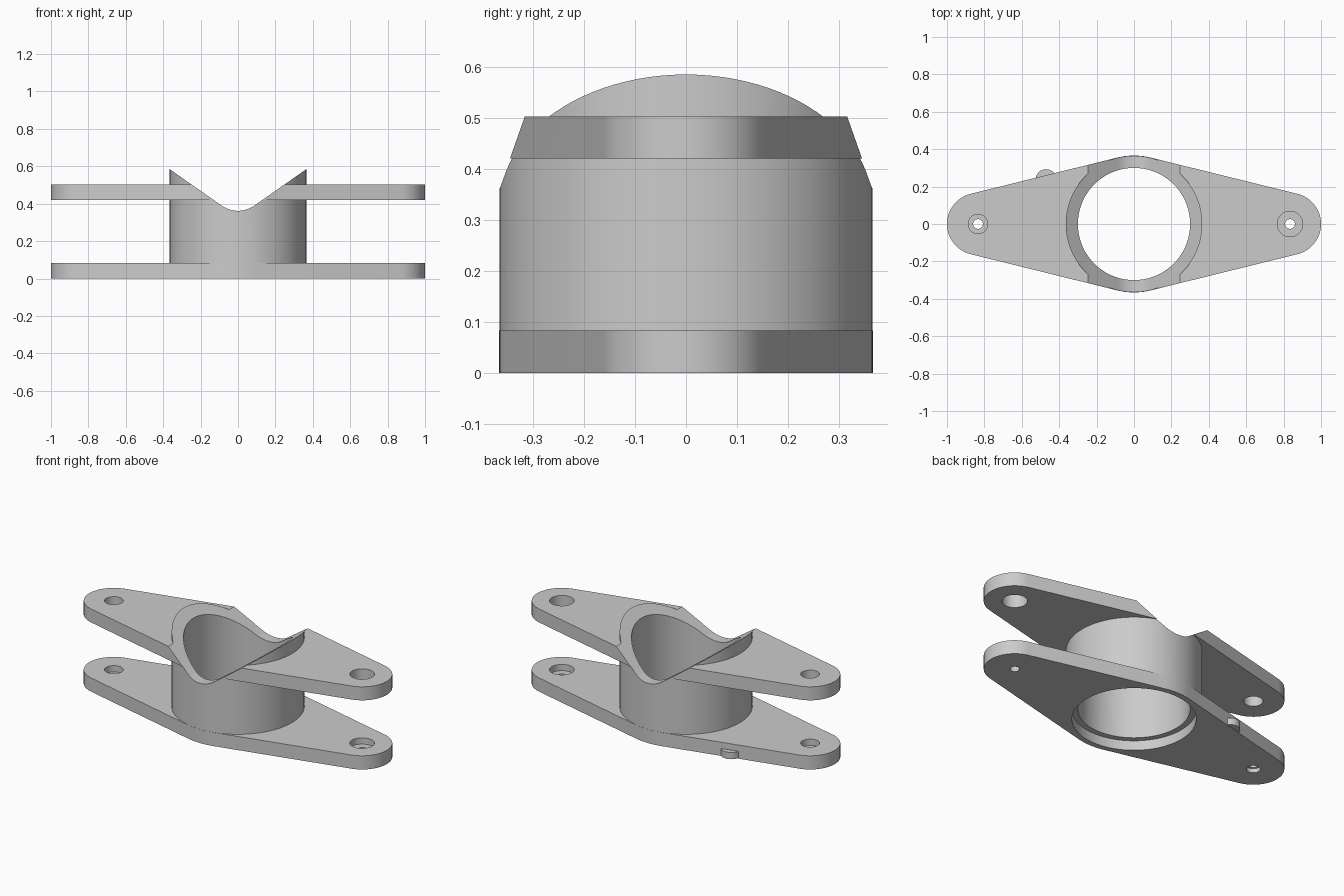
import bpy, bmesh, math
from mathutils import Vector

if "Cube" in bpy.data.objects:
    bpy.data.objects.remove(bpy.data.objects["Cube"])

R_OUT, R_BORE = 0.365, 0.30      # barrel radii
X_END, R_END = 0.834, 0.166      # rounded flange ends
SEG = 96

metal = bpy.data.materials.new("light grey metal")
metal.diffuse_color = (0.6, 0.6, 0.6, 1)
metal.use_nodes = True
metal.node_tree.nodes["Principled BSDF"].inputs["Base Color"].default_value = metal.diffuse_color


def prism(name, pts, offset):
    """Extrude a closed outline of 3D points along an offset."""
    bm = bmesh.new()
    face = bm.faces.new([bm.verts.new(p) for p in pts])
    ext = bmesh.ops.extrude_face_region(bm, geom=[face])
    verts = [g for g in ext["geom"] if isinstance(g, bmesh.types.BMVert)]
    bmesh.ops.translate(bm, verts=verts, vec=Vector(offset))
    bmesh.ops.recalc_face_normals(bm, faces=bm.faces[:])
    mesh = bpy.data.meshes.new(name)
    bm.to_mesh(mesh)
    bm.free()
    mesh.materials.append(metal)
    obj = bpy.data.objects.new(name, mesh)
    bpy.context.collection.objects.link(obj)
    return obj


def arc(cx, cy, r, a0, a1, n):
    return [(cx + r * math.cos(a0 + (a1 - a0) * i / n),
             cy + r * math.sin(a0 + (a1 - a0) * i / n)) for i in range(n + 1)]


def cylinder(name, x, y, r, z0, z1, n=SEG):
    pts = arc(x, y, r, 0, 2 * math.pi, n)[:-1]
    return prism(name, [(px, py, z0) for px, py in pts], (0, 0, z1 - z0))


def boolean(target, tool, operation):
    mod = target.modifiers.new("shape", "BOOLEAN")
    mod.operation, mod.solver, mod.object = operation, "EXACT", tool
    bpy.context.view_layer.objects.active = target
    bpy.ops.object.modifier_apply(modifier=mod.name)
    bpy.data.objects.remove(tool)


def flange(name, z0, z1):
    """Diamond plate: straight sides tangent to a centre arc and two end arcs."""
    rc = R_OUT + 0.001
    t = math.asin((rc - R_END) / X_END)
    q = math.pi / 2
    pts = (arc(X_END, 0, R_END, -q + t, q - t, 28) + arc(0, 0, rc, q - t, q + t, 10)
           + arc(-X_END, 0, R_END, q + t, 3 * q - t, 28) + arc(0, 0, rc, 3 * q - t, 3 * q + t, 10))
    # drop the doubled tangent points only where they coincide
    clean = [p for i, p in enumerate(pts)
             if (Vector(p) - Vector(pts[i - 1])).length > 1e-5]
    return prism(name, [(x, y, z0) for x, y in clean], (0, 0, z1 - z0))


# Barrel joined with both flanges and the small edge nub
body = cylinder("flanged_saddle_body", 0, 0, R_OUT, 0.01, 0.62)
boolean(body, flange("lower_flange", 0, 0.083), "UNION")
boolean(body, flange("upper_flange", 0.42, 0.502), "UNION")
boolean(body, cylinder("edge_nub", -0.47, 0.236, 0.057, 0.004, 0.045, 32), "UNION")

# V saddle with a rounded valley, cut across the top
slope = math.radians(35)
rv, z_valley = 0.15, 0.362
valley = arc(0, z_valley + rv, rv, -math.pi / 2 - slope, -math.pi / 2 + slope, 20)
x_t, z_t = valley[-1]
z_far = z_t + (0.6 - x_t) * math.tan(slope)
outline = [(-0.6, z_far)] + valley + [(0.6, z_far), (0.6, 1.0), (-0.6, 1.0)]
boolean(body, prism("saddle_cutter", [(x, -0.6, z) for x, z in outline], (0, 1.2, 0)),
        "DIFFERENCE")

# Main bore and its wider recess underneath
boolean(body, cylinder("bore_cutter", 0, 0, R_BORE, -0.1, 0.8), "DIFFERENCE")
boolean(body, cylinder("recess_cutter", 0, 0, 0.333, -0.1, 0.058), "DIFFERENCE")

# Bolt holes: wide through the upper flange, counterbored in the lower one
for x, r in ((-X_END, 0.052), (X_END, 0.068)):
    boolean(body, cylinder("wide_hole_cutter", x, 0, r, 0.045, 0.7, 48), "DIFFERENCE")
    boolean(body, cylinder("small_hole_cutter", x, 0, 0.026, -0.1, 0.2, 32), "DIFFERENCE")
boolean(body, cylinder("under_hole_cutter", -X_END, 0, 0.038, -0.1, 0.025, 32), "DIFFERENCE")

# Smooth curved walls, crisp edges
bpy.ops.object.select_all(action="DESELECT")
body.select_set(True)
bpy.context.view_layer.objects.active = body
bpy.ops.object.shade_smooth_by_angle(angle=math.radians(25))
